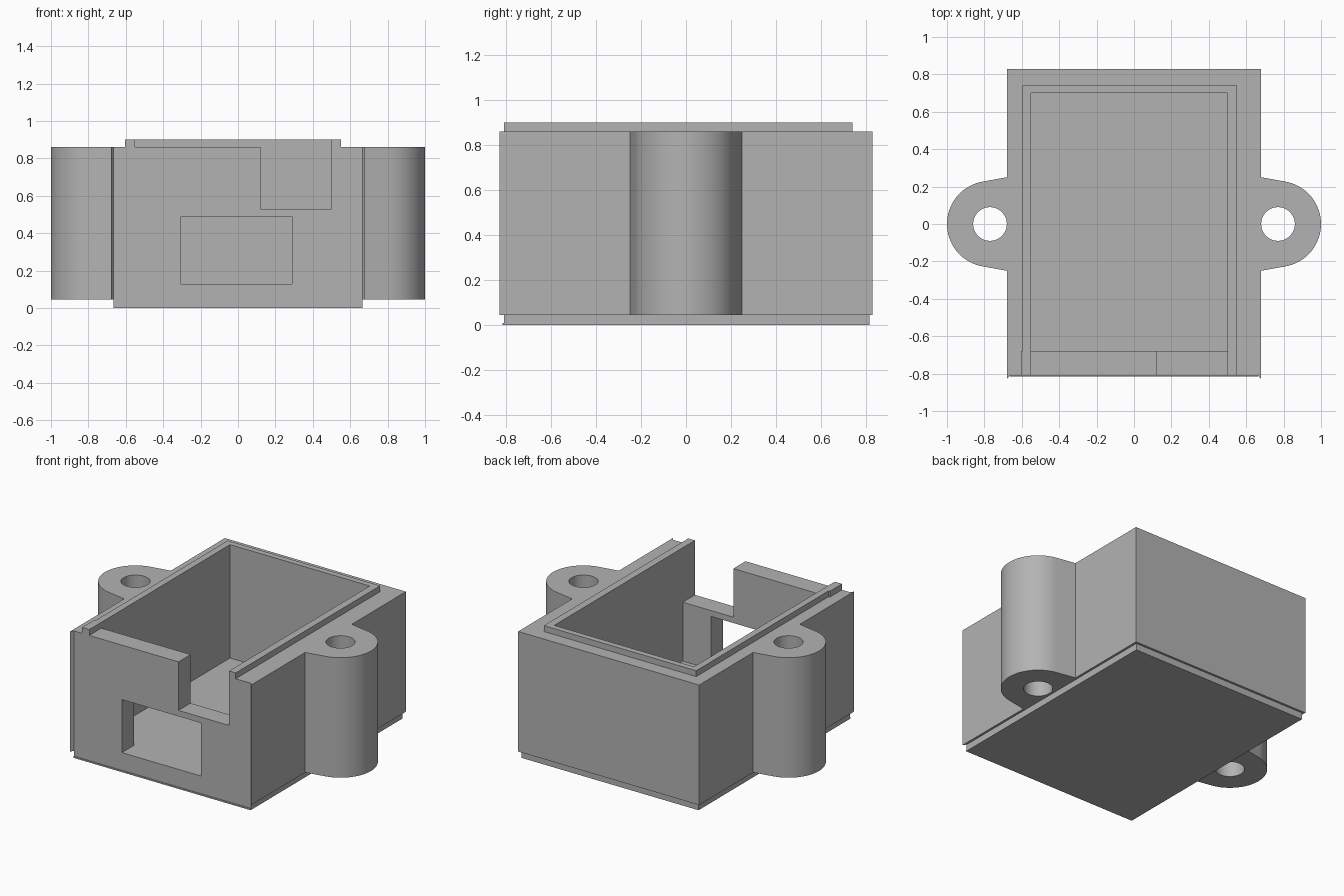
import bpy, bmesh
from math import cos, sin, radians
from mathutils import Vector
from mathutils.geometry import tessellate_polygon

cube = bpy.data.objects.get("Cube")
if cube:
    bpy.data.objects.remove(cube, do_unlink=True)

grey = bpy.data.materials.new("light grey plastic")
grey.use_nodes = True
colour = (0.45, 0.45, 0.45, 1)
grey.diffuse_color = colour
grey.node_tree.nodes["Principled BSDF"].inputs["Base Color"].default_value = colour


def prism(name, loops, low, high, upright=False):
    """Extrude an outline and its holes along z, or along y when upright."""
    bm = bmesh.new()
    levels = []
    for h in (low, high):
        levels.append([[bm.verts.new((u, h, v) if upright else (u, v, h))
                        for u, v in loop] for loop in loops])
    triangles = tessellate_polygon([[Vector((u, v, 0)) for u, v in loop] for loop in loops])
    for level in levels:
        flat = [vert for loop in level for vert in loop]
        for tri in triangles:
            bm.faces.new([flat[i] for i in tri])
    for lower, upper in zip(*levels):
        for i in range(len(lower)):
            bm.faces.new((lower[i - 1], lower[i], upper[i], upper[i - 1]))
    bmesh.ops.recalc_face_normals(bm, faces=bm.faces[:])
    for face in bm.faces:
        face.smooth = True
    mesh = bpy.data.meshes.new(name)
    bm.to_mesh(mesh)
    bm.free()
    mesh.set_sharp_from_angle(angle=radians(25))
    mesh.materials.append(grey)
    obj = bpy.data.objects.new(name, mesh)
    bpy.context.collection.objects.link(obj)


def rectangle(u0, u1, v0, v1):
    return [(u0, v0), (u1, v0), (u1, v1), (u0, v1)]


def arc(cx, r, start, end, steps):
    angles = [radians(start + (end - start) * i / steps) for i in range(steps + 1)]
    return [(cx + r * cos(a), r * sin(a)) for a in angles]


W, D = 0.68, 0.83
LUG_X, LUG_R, HOLE_R = 0.77, 0.23, 0.09
BOTTOM, FLOOR, RIM = 0.045, 0.13, 0.86
FRONT, INNER_FRONT, INNER_BACK = -0.81, -0.68, 0.70
LEFT, RIGHT = 0.50, -0.55

# Side and back walls with rounded screw lugs and mitred front edges
half = [(0.665, FRONT), (W, -D), (W, -0.25)]
half += arc(LUG_X, LUG_R, -80, 80, 40) + [(W, 0.25), (W, D)]
inside = [(RIGHT, FRONT), (RIGHT, INNER_BACK), (LEFT, INNER_BACK), (LEFT, FRONT)]
outline = half + [(-x, y) for x, y in reversed(half)] + inside
holes = [arc(s * LUG_X, HOLE_R, 0, 360, 48)[:-1] for s in (1, -1)]
prism("walls_and_lugs", [outline] + holes, BOTTOM, RIM)

# Front wall with a window and a cable notch
front = [(RIGHT, BOTTOM), (LEFT, BOTTOM), (LEFT, 0.53), (0.12, 0.53), (0.12, RIM), (RIGHT, RIM)]
window = rectangle(-0.305, 0.29, FLOOR, 0.49)
prism("front_wall", [front, window], FRONT, INNER_FRONT, upright=True)

# Floor and stepped base plate
prism("floor", [rectangle(RIGHT, LEFT, INNER_FRONT, INNER_BACK)], BOTTOM, FLOOR)
prism("base_step", [rectangle(-0.665, 0.665, FRONT, 0.815)], 0, BOTTOM)
prism("base_front_edge", [rectangle(-0.665, 0.665, -0.815, FRONT)], 0, 0.01)

# Raised lip around three sides of the opening
lip = inside + [(0.55, FRONT), (0.55, 0.74), (-0.595, 0.74),
                (-0.595, INNER_FRONT), (-0.605, INNER_FRONT), (-0.605, FRONT)]
prism("rim_lip", [lip], RIM, 0.90)
